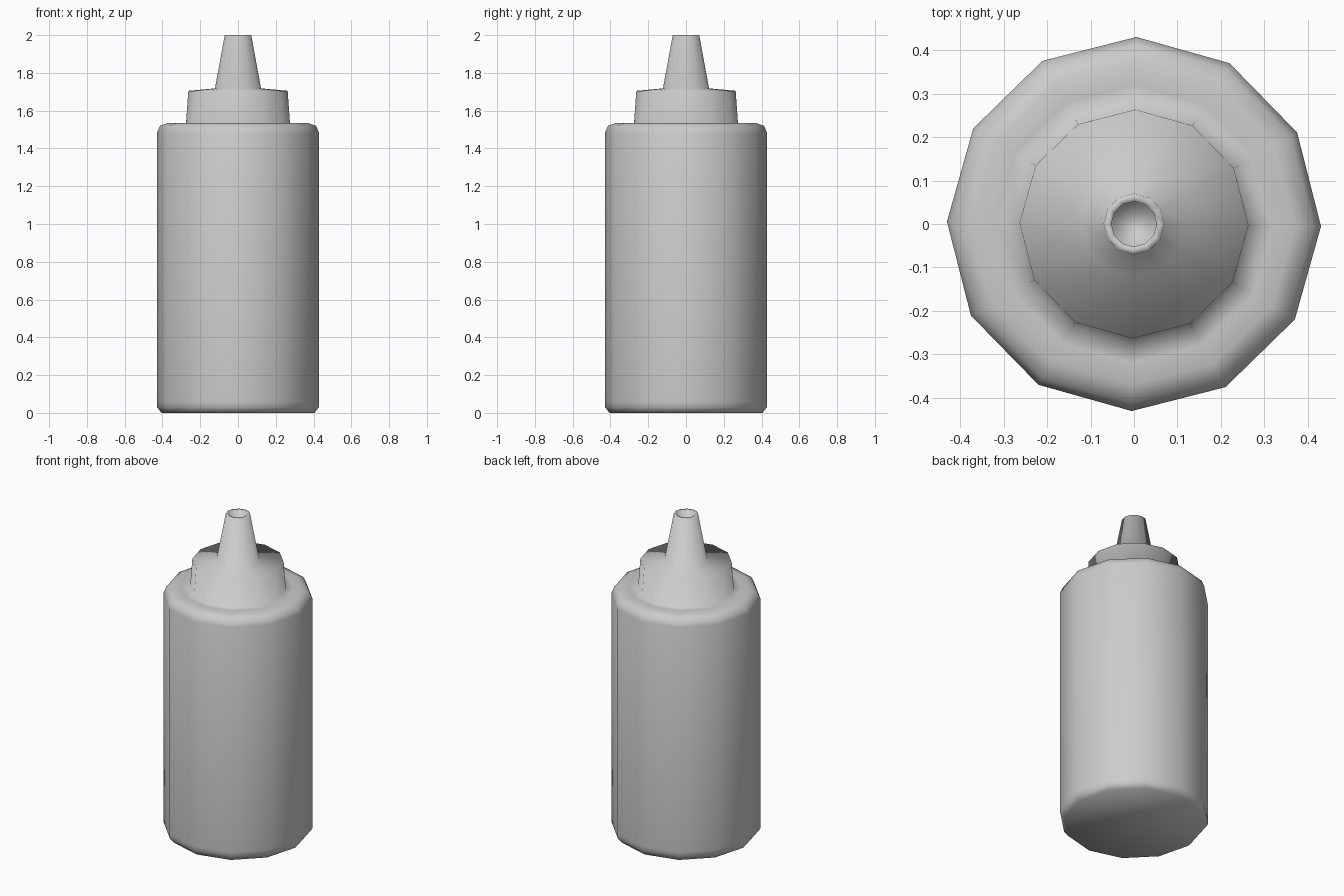
import bpy
import bmesh
from math import cos, sin, radians, tau

SIDES = 12
TURN = radians(-0.7)

cube = bpy.data.objects.get("Cube")
if cube:
    bpy.data.objects.remove(cube, do_unlink=True)

plastic = bpy.data.materials.new("grey plastic")
plastic.use_nodes = True
plastic.diffuse_color = (0.6, 0.6, 0.6, 1)
plastic.node_tree.nodes["Principled BSDF"].inputs["Base Color"].default_value = (0.6, 0.6, 0.6, 1)


def lathe(name, profile, close_start=False, close_end=False):
    """Turn a (radius, height) profile into a smooth-shaded twelve-sided part."""
    bm = bmesh.new()
    rings = []
    for r, z in profile:
        angles = [TURN + tau * i / SIDES for i in range(SIDES)]
        rings.append([bm.verts.new((r * cos(a), r * sin(a), z)) for a in angles])
    for low, high in zip(rings, rings[1:]):
        for i in range(SIDES):
            j = (i + 1) % SIDES
            bm.faces.new((low[i], low[j], high[j], high[i]))
    if close_start:
        bm.faces.new(rings[0][::-1])
    if close_end:
        bm.faces.new(rings[-1])
    for face in bm.faces:
        face.smooth = True
    mesh = bpy.data.meshes.new(name)
    bm.to_mesh(mesh)
    bm.free()
    mesh.materials.append(plastic)
    obj = bpy.data.objects.new(name, mesh)
    bpy.context.collection.objects.link(obj)
    return obj


# Bottle body with softened base and shoulder
lathe("bottle_body", [(0.405, 0), (0.428, 0.03), (0.43, 0.06), (0.43, 1.48),
                      (0.413, 1.52), (0.37, 1.535), (0.32, 1.535)], close_start=True)

# Cap with shoulder flange, tapered nozzle and hollow tip
lathe("cap_and_nozzle", [(0.32, 1.535), (0.275, 1.535), (0.263, 1.705), (0.122, 1.718),
                         (0.07, 2.0), (0.052, 2.0), (0.05, 1.9)], close_end=True)
